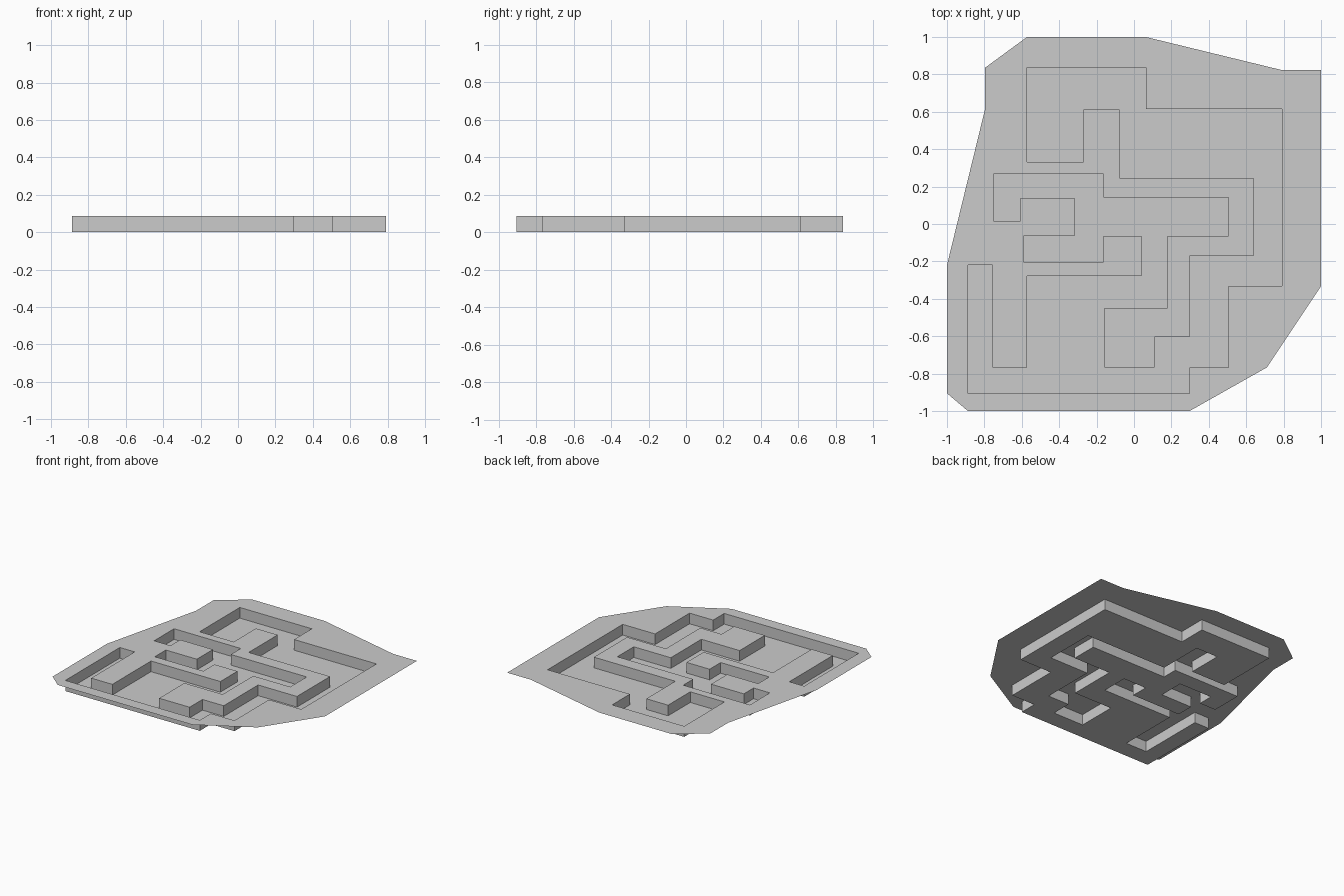
import bpy, bmesh

if "Cube" in bpy.data.objects:
    bpy.data.objects.remove(bpy.data.objects["Cube"])

H = 0.085  # recess depth

# sheet outline (clockwise seen from above)
OUTER = [(-.572, 1), (.063, 1), (.79, .823), (1, .823), (1, -.333), (.71, -.767),
         (.297, -1), (-.888, -1), (-1, -.905), (-1, -.22), (-.797, .612), (-.797, .835)]

# winding channel: every corner turns 90 degrees, so alternate x and y stops (clockwise)
XS = [.064, .79, .505, .297, -.888, -.757, -.571, .04, -.163, -.591, -.318, -.607,
      -.751, -.163, .505, .179, -.158, .11, .297, .639, -.078, -.27, -.571]
YS = [.838, .614, -.332, -.766, -.905, -.219, -.766, -.279, -.064, -.203, -.064, .139,
      .017, .268, .143, -.064, -.449, -.766, -.604, -.171, .246, .611, .332]
CHANNEL = []
for i, (x, y) in enumerate(zip(XS, YS)):
    CHANNEL += [(XS[i - 1], y), (x, y)]


def ring(bm, points, z):
    return [bm.verts.new((x, y, z)) for x, y in points]


def ring_edges(bm, verts):
    return [bm.edges.new((verts[i - 1], verts[i])) for i in range(len(verts))]


bm = bmesh.new()
rim = ring(bm, OUTER, H)
top = ring(bm, CHANNEL, H)
low = ring(bm, CHANNEL, 0)

# flat sheet around the channel
fill = bmesh.ops.triangle_fill(bm, edges=ring_edges(bm, rim) + ring_edges(bm, top),
                               use_beauty=True, normal=(0, 0, 1))
for f in bm.faces:
    f.normal_update()
    if f.normal.z < 0:
        f.normal_flip()

# channel walls, facing into the recess
for i in range(len(top)):
    bm.faces.new((top[i], top[i - 1], low[i - 1], low[i]))

# channel floor
bm.faces.new(low[::-1])
bm.normal_update()

mesh = bpy.data.meshes.new("sheet_with_sunken_channel")
bm.to_mesh(mesh)
bm.free()
obj = bpy.data.objects.new("sheet_with_sunken_channel", mesh)
bpy.context.collection.objects.link(obj)
